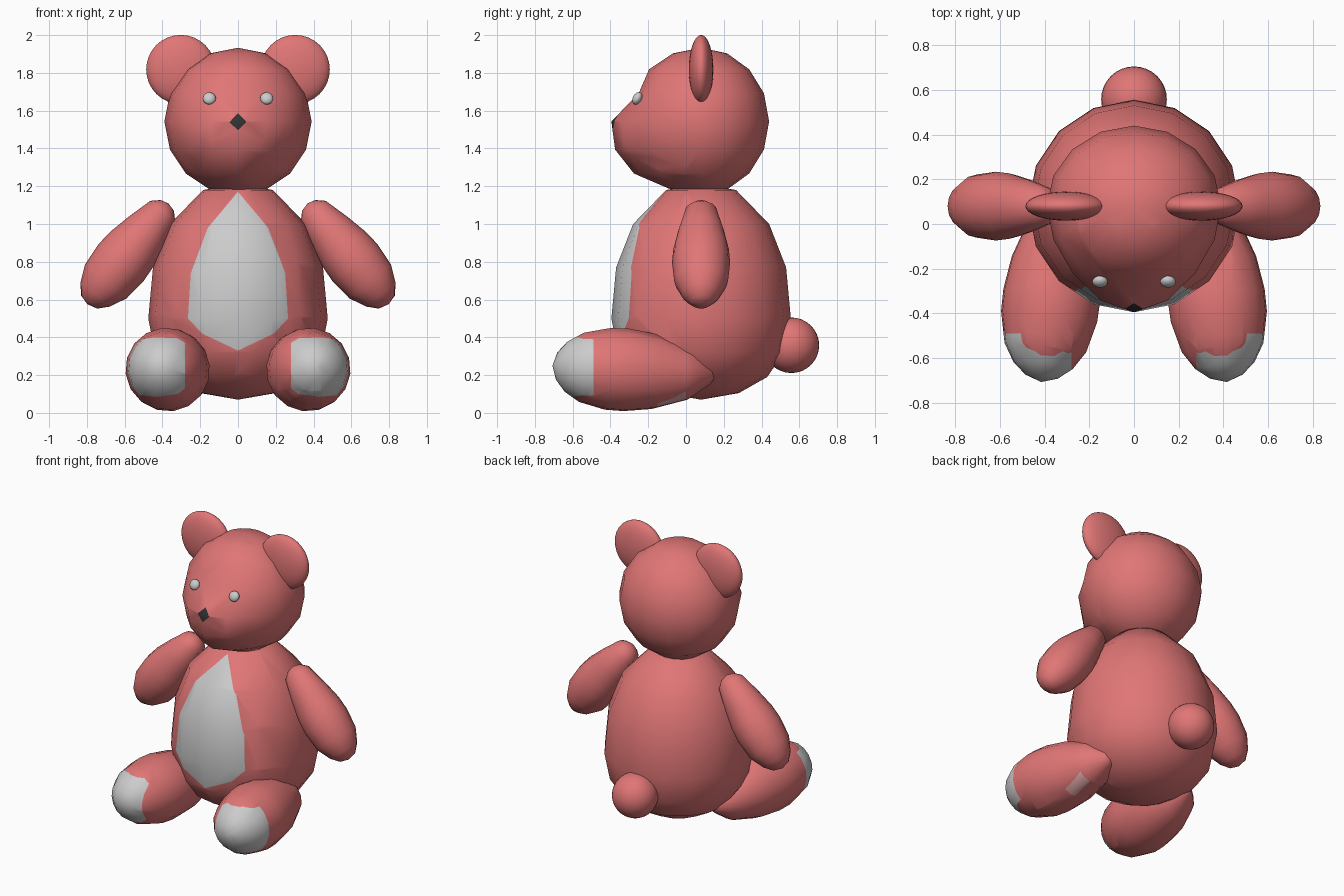
import bpy, bmesh, math
from mathutils import Vector, Matrix

if "Cube" in bpy.data.objects:
    bpy.data.objects.remove(bpy.data.objects["Cube"])


def material(name, rgb):
    m = bpy.data.materials.new(name)
    m.diffuse_color = (*rgb, 1)
    m.use_nodes = True
    m.node_tree.nodes["Principled BSDF"].inputs["Base Color"].default_value = m.diffuse_color
    return m


RED = material("red_plush", (0.75, 0.18, 0.18))
PALE = material("pale_patch", (0.8, 0.8, 0.8))
DARK = material("dark_nose", (0.03, 0.03, 0.03))
TAG = material("tag_pink", (0.78, 0.4, 0.4))


def finish(name, bm, mats=()):
    bmesh.ops.recalc_face_normals(bm, faces=bm.faces)
    for f in bm.faces:
        f.smooth = True
    me = bpy.data.meshes.new(name)
    bm.to_mesh(me)
    bm.free()
    for m in mats:
        me.materials.append(m)
    ob = bpy.data.objects.new(name, me)
    bpy.context.collection.objects.link(ob)
    return ob


def lathe(profile, a, b, segs=16):
    """Closed round form; profile is (distance from a, radius) along a -> b."""
    a, b = Vector(a), Vector(b)
    rot = Vector((0, 0, 1)).rotation_difference(b - a)
    bm = bmesh.new()
    rings = []
    for t, r in profile:
        n = segs if r else 1
        rings.append([bm.verts.new(a + rot @ Vector((
            r * math.cos(math.tau * i / segs), r * math.sin(math.tau * i / segs), t)))
            for i in range(n)])
    for p, q in zip(rings, rings[1:]):
        for i in range(segs):
            j = (i + 1) % segs
            quad = [p[i % len(p)], p[j % len(p)], q[j % len(q)], q[i % len(q)]]
            bm.faces.new(list(dict.fromkeys(quad)))
    return bm


def outline_planes(pts, y_max):
    """Planes bounding a convex front-view (x, z) outline, limited to y < y_max."""
    vs = [Vector((x, 0, z)) for x, z in pts]
    mid = sum(vs, Vector()) / len(vs)
    planes = [(Vector((0, y_max, 0)), Vector((0, 1, 0)))]
    for p, q in zip(vs, vs[1:] + vs[:1]):
        no = Vector((q.z - p.z, 0, p.x - q.x)).normalized()
        planes.append((p, no if (mid - p).dot(no) < 0 else -no))
    return planes


def paint(bm, planes, slot):
    """Cut the surface along the planes and colour the faces inside them all."""
    inside = list(bm.faces)
    for co, no in planes:
        geom = set(inside)
        for f in inside:
            geom.update(f.edges)
            geom.update(f.verts)
        out = bmesh.ops.bisect_plane(bm, geom=list(geom), dist=1e-5, plane_co=co, plane_no=no)
        inside = [f for f in out["geom"] if isinstance(f, bmesh.types.BMFace)
                  and (f.calc_center_median() - co).dot(no) < 0]
    for f in inside:
        f.material_index = slot


def ball(name, loc, scale, mats=(), rot_x=0, u=32, v=16):
    bm = bmesh.new()
    mat = Matrix.LocRotScale(Vector(loc), Matrix.Rotation(rot_x, 3, 'X'), Vector(scale))
    bmesh.ops.create_uvsphere(bm, u_segments=u, v_segments=v, radius=1, matrix=mat)
    return finish(name, bm, mats)


# Body with belly patch
bm = lathe([(0, 0), (.035, .2), (.12, .35), (.25, .44), (.43, .475), (.7, .45),
            (.93, .36), (1.11, .185), (1.14, 0)], (0, .08, .07), (0, .08, 1.2))
belly = [(0, 1.17), (.16, .98), (.25, .74), (.265, .5), (.19, .42), (0, .33),
         (-.19, .42), (-.265, .5), (-.25, .74), (-.16, .98)]
paint(bm, outline_planes(belly, 0), 1)
finish("body", bm, [RED, PALE])

# Head: ball with the lower front drawn out to a muzzle
bm = bmesh.new()
bmesh.ops.create_uvsphere(bm, u_segments=16, v_segments=8, radius=.39)
pull = {1: -.03, 0: .085, -1: .095, -2: .08, -3: .01}
for v in bm.verts:
    ring = round(math.degrees(math.asin(max(-1, min(1, v.co.z / .39)))) / 22.5)
    flat = math.hypot(v.co.x, v.co.y)
    if v.co.y > 0:
        v.co.y *= .36 / .39
    elif flat > .01:
        v.co.y -= pull.get(ring, 0) * (-v.co.y / flat) ** 4
    v.co += Vector((0, .08, 1.543))
nose = [(.045, 1.54), (0, 1.585), (-.045, 1.54), (0, 1.495)]
paint(bm, outline_planes(nose, 0), 1)
finish("head", bm, [RED, DARK])

# Tail
ball("tail", (0, .558, .358), (.147, .147, .147), [RED])

arm = [(0, 0), (.012, .045), (.05, .085), (.19, .122), (.31, .147), (.4, .154),
       (.53, .142), (.62, .1), (.67, .055), (.685, 0)]
leg = [(0, 0), (.03, .05), (.145, .14), (.33, .2), (.48, .22), (.58, .218),
       (.72, .185), (.8, .135), (.85, .075), (.875, 0)]
sole = [(.28, .13), (.28, .37), (.32, .395), (.44, .4), (.7, .36), (.7, .11), (.43, .085), (.32, .1)]

for s, side in ((1, "right"), (-1, "left")):
    # Ears and eyes
    ball(f"ear_{side}", (s * .303, .08, 1.818), (.183, .065, .183), [RED])
    ball(f"eye_{side}", (s * .152, -.258, 1.665), (.035, .024, .035), rot_x=-.5, u=16, v=8)
    # Arms
    bm = lathe(arm, (s * .367, .08, 1.108), (s * .798, .08, .574))
    finish(f"arm_{side}", bm, [RED])
    # Legs with sole patches, and a sewn tag under one of them
    bm = lathe(leg, (s * .31, .16, .2), (s * .415, -.705, .25))
    paint(bm, outline_planes([(s * x, z) for x, z in sole], -.49), 1)
    if s > 0:
        tag = outline_planes([(.36, 0), (.44, 0), (.44, .12), (.36, .12)], 0)
        paint(bm, tag + [(Vector((0, -.15, 0)), Vector((0, -1, 0)))], 2)
    finish(f"leg_{side}", bm, [RED, PALE, TAG])
